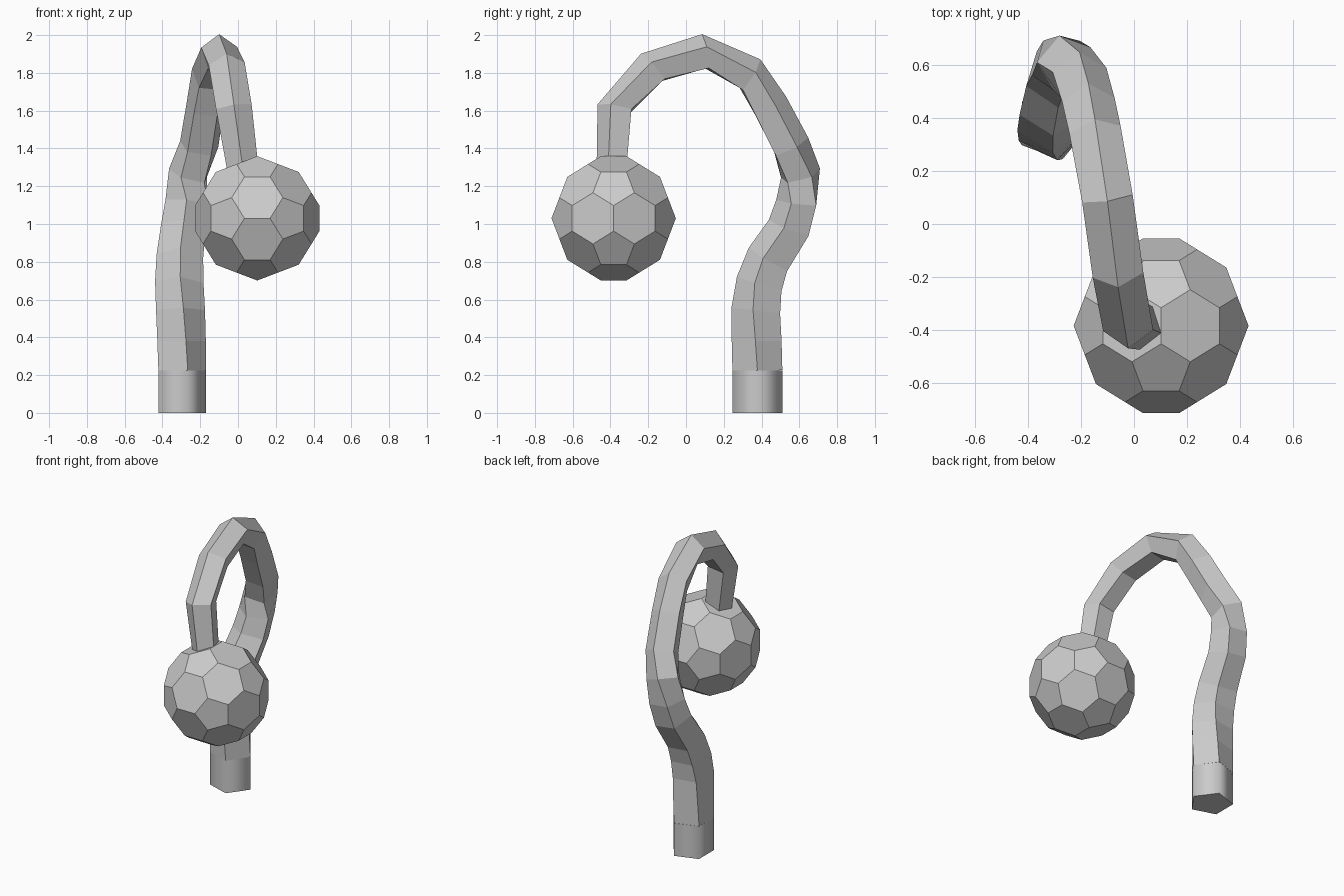
import bpy, bmesh, math
from mathutils import Vector

if "Cube" in bpy.data.objects:
    bpy.data.objects.remove(bpy.data.objects["Cube"])


def finish(bm, name):
    bmesh.ops.recalc_face_normals(bm, faces=bm.faces[:])
    me = bpy.data.meshes.new(name)
    bm.to_mesh(me)
    bm.free()
    ob = bpy.data.objects.new(name, me)
    bpy.context.collection.objects.link(ob)
    return ob


def tube(name, path, sides=5):
    """Loft a polygon along (x, y, z, radius, roll in degrees)."""
    bm = bmesh.new()
    pts = [Vector(p[:3]) for p in path]
    dirs = [(b - a).normalized() for a, b in zip(pts, pts[1:])]
    rings = []
    for i, (c, p) in enumerate(zip(pts, path)):
        out = dirs[min(i, len(dirs) - 1)]
        t = (out * 0.8 + dirs[max(i - 1, 0)] * 0.2).normalized()
        s = (Vector((1, 0, 0)) - t * t.x).normalized()
        n = t.cross(s)
        ring = []
        for k in range(sides):
            a = math.radians(p[4]) + math.tau * k / sides
            ring.append(bm.verts.new(c + (s * math.cos(a) + n * math.sin(a)) * p[3]))
        rings.append(ring)
    for r0, r1 in zip(rings, rings[1:]):
        for k in range(sides):
            j = (k + 1) % sides
            bm.faces.new((r0[k], r0[j], r1[j], r1[k]))
    bm.faces.new(rings[0])
    bm.faces.new(rings[-1])
    return finish(bm, name)


# Base: five-sided collar with smooth-shaded sides
base = tube("base", [(-.309, .378, 0, .139, 0), (-.309, .378, .225, .139, 0)])
bpy.context.view_layer.objects.active = base
base.select_set(True)
bpy.ops.object.shade_smooth_by_angle(angle=math.radians(80))

# Stem: bent, twisting, tapering five-sided tube
tube("stem", [
    (-.309, .378, .225, .139, 0),
    (-.309, .377, .38, .139, -4),
    (-.311, .376, .54, .138, -9),
    (-.313, .398, .68, .135, -15),
    (-.309, .445, .81, .130, -16),
    (-.290, .555, .98, .124, -16),
    (-.272, .595, 1.115, .118, -18),
    (-.258, .605, 1.26, .112, -42),
    (-.205, .550, 1.41, .108, -54),
    (-.172, .440, 1.62, .105, -54),
    (-.147, .338, 1.785, .103, -54),
    (-.100, .100, 1.905, .101, -54),
    (-.060, -.172, 1.825, .101, -54),
    (-.022, -.370, 1.615, .100, -54),
    (.030, -.388, 1.26, .086, -54),
])

# Ball: truncated icosahedron from cyclic permutations
phi = (1 + math.sqrt(5)) / 2
corners = set()
for a, b, c in ((0, 1, 3 * phi), (1, 2 + phi, 2 * phi), (phi, 2, 2 * phi + 1)):
    for sa in (-1, 1):
        for sb in (-1, 1):
            for sc in (-1, 1):
                v = (a * sa, b * sb, c * sc)
                for k in range(3):
                    corners.add((v[k], v[(k + 1) % 3], v[(k + 2) % 3]))
bm = bmesh.new()
for v in sorted(corners):
    bm.verts.new(Vector(v) * .0678)
bmesh.ops.convex_hull(bm, input=bm.verts[:])
bmesh.ops.dissolve_limit(bm, angle_limit=math.radians(5),
                         verts=bm.verts[:], edges=bm.edges[:])
ball = finish(bm, "ball")
ball.location = (.102, -.383, 1.03)
